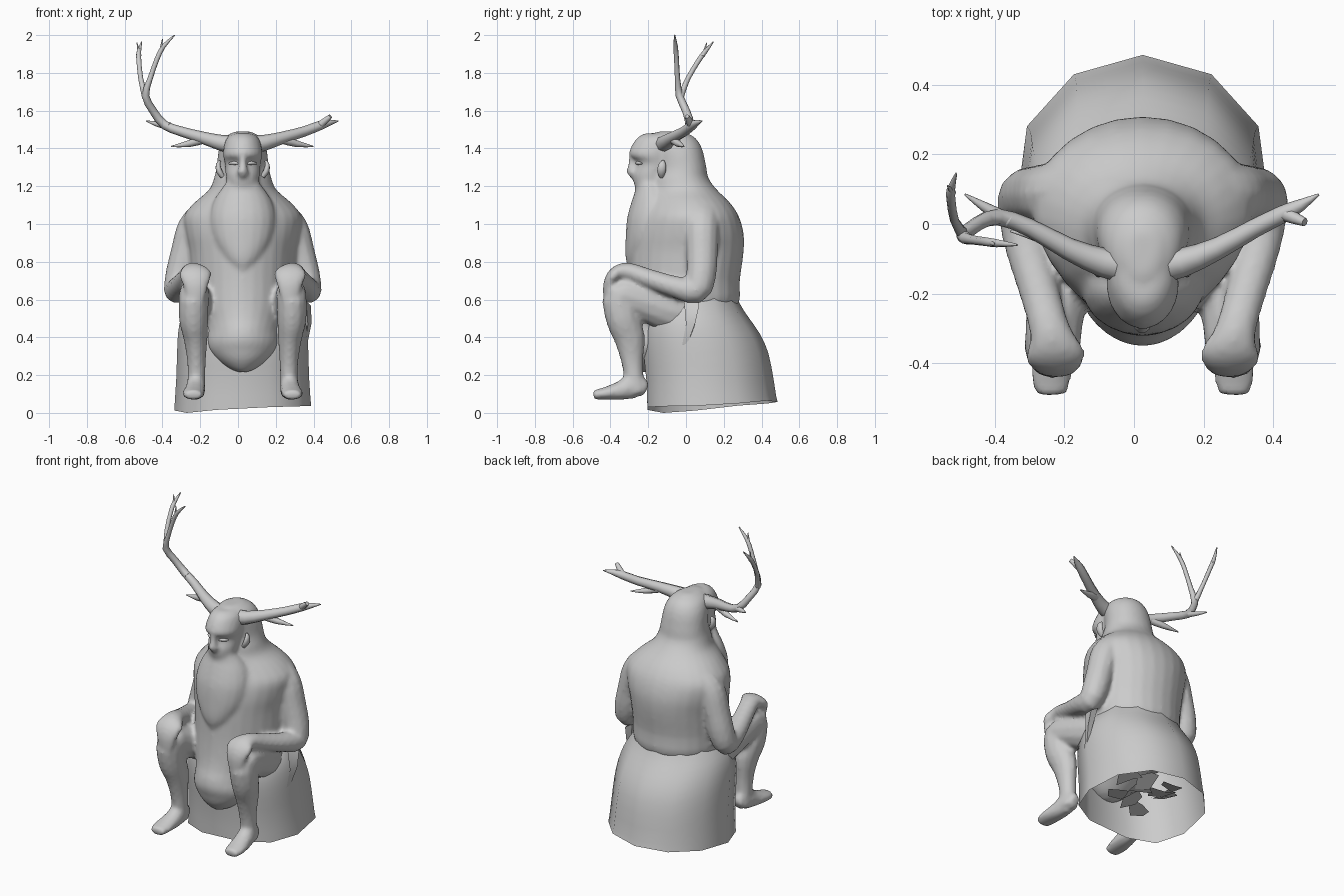
import bpy, bmesh, math, random
from mathutils import Vector

random.seed(4)
CX = 0.025  # body axis
mat = bpy.data.materials.new("stone grey")
mat.diffuse_color = (0.6, 0.6, 0.6, 1)


def spline(rows, n):
    """Catmull-Rom interpolation of rows of numbers."""
    rows = [Vector(r) for r in rows]
    out = []
    for i in range(len(rows) - 1):
        p0, p1, p2, p3 = rows[max(i - 1, 0)], rows[i], rows[i + 1], rows[min(i + 2, len(rows) - 1)]
        for k in range(n):
            t = k / n
            out.append(p1 + (p2 - p0) * (t / 2) + (2 * p0 - 5 * p1 + 4 * p2 - p3) * (t * t / 2)
                       + (3 * p1 - p0 - 3 * p2 + p3) * (t ** 3 / 2))
    return out + [rows[-1]]


def skin(name, rings, caps=(True, True), angle=70):
    bm = bmesh.new()
    vs = [[bm.verts.new(p) for p in ring] for ring in rings]
    n = len(vs[0])
    for a, b in zip(vs, vs[1:]):
        for i in range(n):
            bm.faces.new((a[i], a[(i + 1) % n], b[(i + 1) % n], b[i]))
    if caps[0]:
        bm.faces.new(vs[0][::-1])
    if caps[1]:
        bm.faces.new(vs[-1])
    bmesh.ops.recalc_face_normals(bm, faces=bm.faces)
    me = bpy.data.meshes.new(name)
    bm.to_mesh(me)
    bm.free()
    me.polygons.foreach_set("use_smooth", [True] * len(me.polygons))
    me.set_sharp_from_angle(angle=math.radians(angle))
    me.materials.append(mat)
    ob = bpy.data.objects.new(name, me)
    bpy.context.collection.objects.link(ob)
    return ob


def loft(name, rows, sides=20, n=3, egg=0.0, box=1.0, **kw):
    """Stacked ovals: rows of (z, half width, front y, back y); box < 1 squares the front."""
    rings = []
    for z, w, f, b in spline(rows, n):
        ring = []
        for i in range(sides):
            a = 2 * math.pi * i / sides + math.pi / 2
            c, s = math.cos(a), math.sin(a)
            if s < 0:
                c, s = math.copysign(abs(c) ** box, c), -abs(s) ** box
            ring.append(Vector((CX + w * c * (1 + egg * s), (f + b) / 2 + (b - f) / 2 * s, z)))
        rings.append(ring)
    return skin(name, rings, **kw)


def tube(name, rows, sides=10, n=3, side=1, cx=0.0, carry=False):
    """Limb: rows of (x, y, z, sideways radius, other radius)."""
    pts = spline(rows, n)
    rings, u = [], None
    for i, p in enumerate(pts):
        d = (Vector(pts[min(i + 1, len(pts) - 1)][:3]) - Vector(pts[max(i - 1, 0)][:3])).normalized()
        if u is None or not carry:
            u = Vector((0, 1, 0)) if carry and abs(d.x) > 0.75 else Vector((1, 0, 0))
        u = (u - d * u.dot(d)).normalized()
        v = d.cross(u)
        ring = []
        for k in range(sides):
            a = 2 * math.pi * k / sides
            q = Vector(p[:3]) + u * (p[3] * math.cos(a)) + v * (p[4] * math.sin(a))
            ring.append(Vector((cx + side * q.x, q.y, q.z)))
        rings.append(ring)
    return skin(name, rings)


def branch(name, *rows):
    return tube(name, [(x, y, z, r, r) for x, y, z, r in rows], sides=8, n=2, carry=True)


def fuse(name, parts, voxel, smooth):
    """Blend overlapping parts into one sculpted surface."""
    bm = bmesh.new()
    for ob in parts:
        bm.from_mesh(ob.data)
        bpy.data.objects.remove(ob)
    me = bpy.data.meshes.new(name)
    bm.to_mesh(me)
    bm.free()
    me.materials.append(mat)
    ob = bpy.data.objects.new(name, me)
    bpy.context.collection.objects.link(ob)
    rm = ob.modifiers.new("blend", 'REMESH')
    rm.mode, rm.voxel_size, rm.use_smooth_shade = 'VOXEL', voxel, True
    sm = ob.modifiers.new("soften", 'SMOOTH')
    sm.factor, sm.iterations = 0.5, smooth
    return ob


# Rock seat, open below, with uneven rim
seat = loft("rock_seat", [(0.03, .365, -.215, .485), (.17, .355, -.22, .465), (.32, .35, -.235, .435),
                          (.42, .345, -.235, .39), (.5, .33, -.22, .335), (.56, .3, -.19, .295),
                          (.61, .262, -.14, .27)],
            sides=11, n=2, box=.75, caps=(False, False), angle=60)
for v in seat.data.vertices[:11]:
    v.co.z = 0.01 + 0.1 * max(v.co.y - 0.05, 0) + 0.04 * max(v.co.x, 0) + random.uniform(0, .015)
seat.data.vertices[4].co.z = 0.0

# Broken rock inside the hollow
for i in range(9):
    a = i * 2.4
    r = 0.07 + 0.018 * i
    c = Vector((CX + r * math.cos(a), 0.14 + r * math.sin(a), 0.12))
    skin("rock_shard", [[c + Vector((random.uniform(.05, .1) * math.cos(k * 1.26),
                                     random.uniform(.05, .1) * math.sin(k * 1.26),
                                     random.uniform(-.05, .05))) for k in range(5)]], caps=(True, False), angle=10)

# Ragged cloth end hanging beside the seat
skin("cloth_end", [[Vector((.335, .07, .6)), Vector((.385, .07, .57)), Vector((.36, -.01, .59))],
                   [Vector((.36, .045, .46)), Vector((.39, .05, .48)), Vector((.37, .0, .47))],
                   [Vector((.36, .005, .36)), Vector((.368, .01, .37)), Vector((.36, -.02, .36))]])

# Belly, chest and long hair in one mass
body = [loft("torso", [(.215, .02, -.25, -.2), (.235, .07, -.28, -.15), (.28, .13, -.315, -.1), (.335, .175, -.335, -.05),
                       (.385, .19, -.35, .0), (.44, .2, -.345, .1),
                       (.5, .23, -.325, .2), (.58, .27, -.31, .28), (.7, .275, -.30, .285),
                       (.85, .285, -.295, .305), (.95, .305, -.28, .305), (1.04, .31, -.25, .28),
                       (1.11, .258, -.22, .235), (1.18, .178, -.2, .165), (1.24, .152, -.19, .12),
                       (1.3, .138, -.17, .108), (1.4, .125, -.19, .085), (1.46, .095, -.2, .045),
                       (1.49, .04, -.15, -.02)], sides=28, egg=0.12)]
# Beard
body.append(loft("beard", [(.75, .04, -.30, -.2), (.82, .1, -.32, -.15), (.92, .155, -.32, -.1),
                           (1.03, .175, -.312, -.05), (1.12, .155, -.288, -.05), (1.19, .11, -.267, -.1),
                           (1.24, .07, -.272, -.15)]))
# Face with nose and brow
body.append(loft("face", [(1.15, .06, -.24, -.1), (1.2, .08, -.272, -.1), (1.26, .09, -.28, -.08),
                          (1.31, .094, -.264, -.05), (1.335, .098, -.268, -.05), (1.365, .104, -.302, -.05),
                          (1.41, .1, -.29, -.02), (1.455, .085, -.26, -.02), (1.48, .05, -.22, -.05)]))
body.append(tube("nose", [(CX, -.28, 1.37, .016, .02), (CX, -.285, 1.31, .02, .024), (CX, -.29, 1.275, .03, .026),
                          (CX, -.275, 1.245, .014, .014)], n=2))

for s, word in ((1, "left"), (-1, "right")):
    # Arm bent at the elbow, hand draped over the knee
    body.append(tube("arm", [(.13, .09, 1.1, .06, .06), (.2, .09, 1.04, .085, .09), (.258, .085, .97, .092, .092),
                             (.302, .085, .85, .08, .084), (.332, .08, .73, .078, .08), (.35, .05, .65, .068, .073),
                             (.335, -.06, .668, .062, .058), (.295, -.2, .712, .058, .052),
                             (.265, -.31, .75, .06, .046), (.252, -.375, .735, .088, .037),
                             (.248, -.41, .67, .066, .03), (.248, -.415, .55, .03, .018)],
                     sides=12, side=s, cx=CX))
    # Thigh and shin
    body.append(tube("leg", [(.17, .08, .5, .1, .11), (.215, -.08, .54, .1, .115), (.25, -.25, .6, .085, .1),
                             (.258, -.35, .62, .08, .09), (.26, -.335, .5, .078, .09), (.25, -.3, .4, .065, .083),
                             (.245, -.285, .28, .05, .06), (.245, -.275, .18, .048, .052),
                             (.25, -.26, .1, .048, .05)], sides=12, side=s, cx=CX))
    # Foot
    body.append(tube("foot", [(.245, -.21, .12, .03, .035), (.247, -.27, .145, .048, .072), (.252, -.34, .12, .055, .053),
                              (.262, -.43, .103, .06, .034), (.262, -.49, .095, .047, .025)], side=s, cx=CX))
    # Ear
    tube(word + "_ear", [(.105, -.13, 1.25, .012, .012), (.125, -.13, 1.28, .016, .024),
                         (.13, -.125, 1.315, .012, .02), (.12, -.12, 1.335, .005, .006)], n=2, side=s, cx=CX)
    # Closed eye
    tube(word + "_eye", [(.02, -.262, 1.32, .006, .006), (.045, -.254, 1.323, .01, .01),
                         (.072, -.235, 1.32, .005, .005)], n=2, side=s, cx=CX, carry=True)
fuse("seated_body", body, 0.013, 4)

# Tall antler
branch("tall_antler_stem", (-.02, -.12, 1.42, .05), (-.09, -.11, 1.43, .042), (-.19, -.07, 1.458, .032),
       (-.3, -.01, 1.49, .026), (-.39, .02, 1.525, .024), (-.45, -.0, 1.6, .021), (-.49, -.035, 1.68, .02),
       (-.465, -.045, 1.77, .014), (-.43, -.05, 1.87, .013), (-.395, -.055, 1.94, .012), (-.335, -.06, 2.0, .003))
branch("tall_antler_fork", (-.49, -.03, 1.67, .018), (-.515, .01, 1.77, .013), (-.525, .07, 1.87, .013),
       (-.525, .1, 1.91, .012), (-.51, .145, 1.965, .003))
branch("tall_antler_tip", (-.52, .09, 1.89, .01), (-.535, .11, 1.96, .002))
branch("tall_antler_tip", (-.41, -.053, 1.91, .01), (-.4, -.06, 1.98, .002))
branch("tall_antler_tine", (-.36, .01, 1.515, .022), (-.43, .05, 1.53, .014), (-.485, .085, 1.545, .003))
branch("tall_antler_tine", (-.18, -.07, 1.45, .024), (-.26, -.04, 1.425, .018), (-.355, -.02, 1.41, .003))

# Short antler
branch("short_antler_stem", (.07, -.12, 1.42, .05), (.14, -.11, 1.43, .042), (.24, -.07, 1.458, .032),
       (.35, -.01, 1.49, .027), (.43, .03, 1.52, .025), (.48, .055, 1.535, .017), (.53, .085, 1.545, .003))
branch("short_antler_fork", (.43, .03, 1.52, .022), (.465, .015, 1.55, .017), (.49, .005, 1.57, .012))
branch("short_antler_tine", (.23, -.07, 1.45, .024), (.31, -.04, 1.425, .018), (.4, -.01, 1.41, .003))
